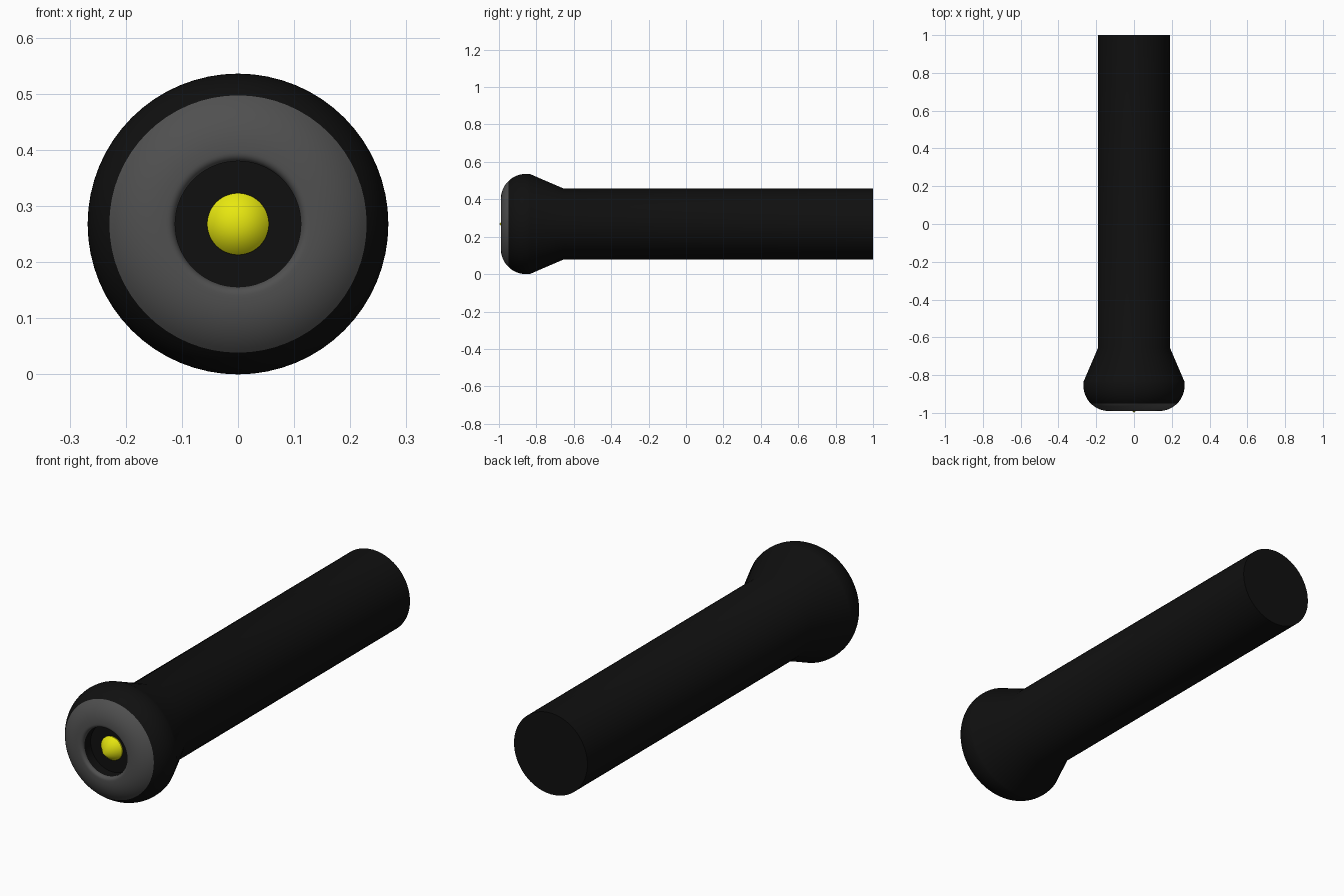
import bpy, bmesh, math

if "Cube" in bpy.data.objects:
    bpy.data.objects.remove(bpy.data.objects["Cube"])

AXIS_Z = 0.268   # height of the torch's long axis
SEGMENTS = 64


def material(name, rgb):
    mat = bpy.data.materials.new(name)
    mat.diffuse_color = (*rgb, 1)
    mat.use_nodes = True
    mat.node_tree.nodes["Principled BSDF"].inputs["Base Color"].default_value = mat.diffuse_color
    return mat


def lathe(name, profile, mat):
    """Spin (radius, y) points around the y axis; radius 0 makes a pole."""
    bm = bmesh.new()
    verts = [bm.verts.new((r, y, 0)) for r, y in profile]
    edges = [bm.edges.new(pair) for pair in zip(verts, verts[1:])]
    bmesh.ops.spin(bm, geom=verts + edges, cent=(0, 0, 0), axis=(0, 1, 0),
                   angle=math.tau, steps=SEGMENTS)
    bmesh.ops.remove_doubles(bm, verts=bm.verts, dist=1e-5)
    bmesh.ops.recalc_face_normals(bm, faces=bm.faces)
    mesh = bpy.data.meshes.new(name)
    bm.to_mesh(mesh)
    bm.free()
    obj = bpy.data.objects.new(name, mesh)
    bpy.context.collection.objects.link(obj)
    obj.location.z = AXIS_Z
    mesh.materials.append(mat)
    bpy.ops.object.select_all(action='DESELECT')
    obj.select_set(True)
    bpy.context.view_layer.objects.active = obj
    bpy.ops.object.shade_smooth_by_angle(angle=math.radians(40))
    return obj


def arc(cr, cy, rad, start, end, steps):
    """Arc points; 0 degrees points outward, 90 degrees points to the front."""
    pts = []
    for i in range(steps + 1):
        a = math.radians(start + (end - start) * i / steps)
        pts.append((cr + rad * math.cos(a), cy - rad * math.sin(a)))
    return pts


black = material("black", (0.005, 0.005, 0.005))
grey = material("dark_grey", (0.08, 0.08, 0.08))
yellow = material("yellow", (0.8, 0.8, 0.005))

# Handle, flared head and the black part of the rounded rim
rim = arc(0.133, -0.855, 0.135, -10, 44.5, 10)
lathe("body", [(0, 1), (0.19, 1), (0.19, -0.655)] + rim, black)

# Grey ring closing the front, rolling into the centre hole
ring = arc(0.133, -0.855, 0.135, 44.5, 90, 10)
lip = arc(0.127, -0.975, 0.015, 90, 180, 6)
lathe("front_ring", ring + lip, grey)

# Dark cup behind the ring
lathe("bulb_cup", [(0.112, -0.975), (0.112, -0.93), (0, -0.93)], black)

# Pointed bulb
lathe("bulb", [(0, -1), (0.055, -0.935), (0.055, -0.93), (0, -0.93)], yellow)
